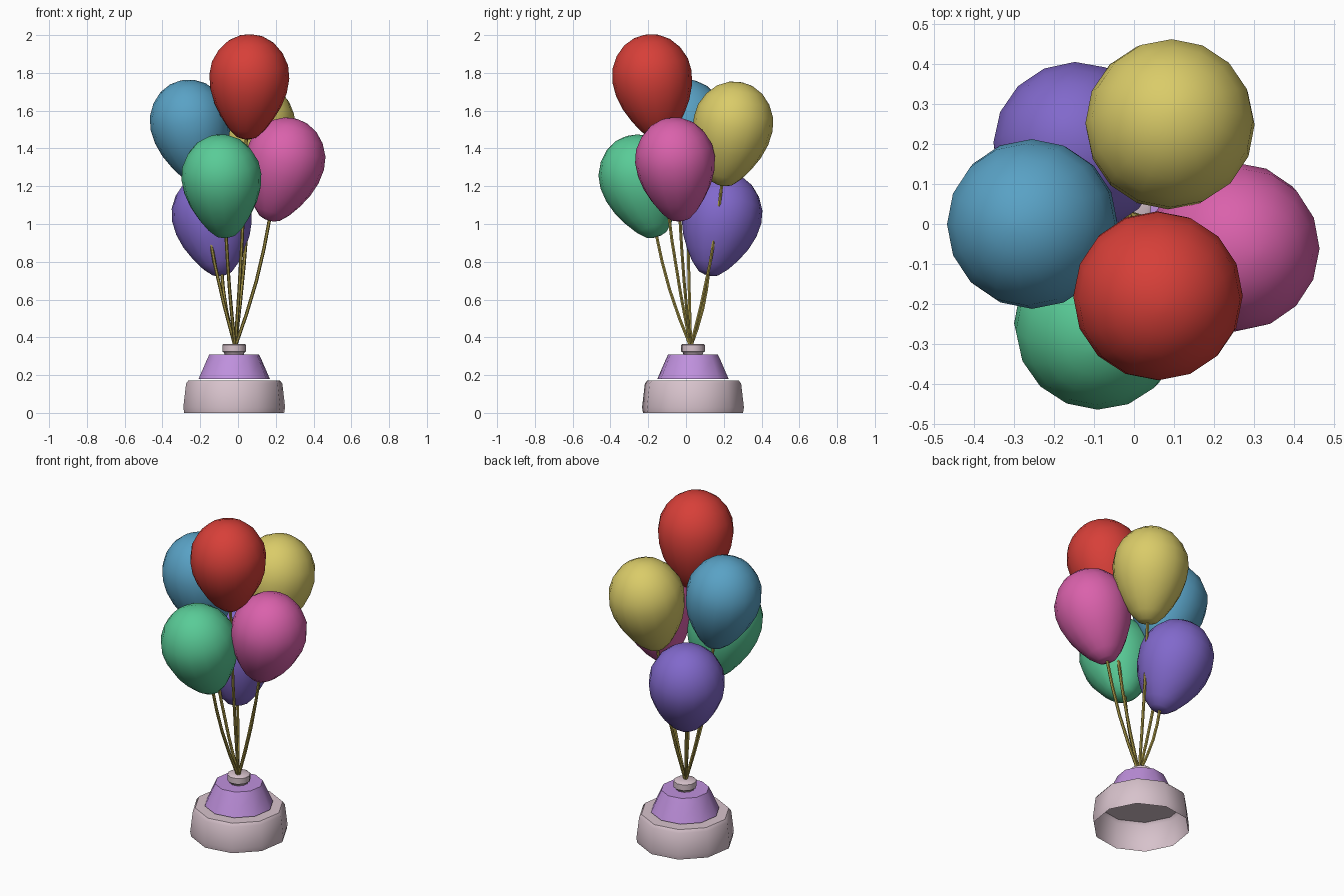
import bpy, bmesh, math
from mathutils import Vector

if "Cube" in bpy.data.objects:
    bpy.data.objects.remove(bpy.data.objects["Cube"])


def material(name, rgb):
    m = bpy.data.materials.new(name)
    m.diffuse_color = (*rgb, 1)
    m.use_nodes = True
    m.node_tree.nodes["Principled BSDF"].inputs["Base Color"].default_value = m.diffuse_color
    return m


PALE = material("pale_pink", (0.68, 0.54, 0.60))
LAVENDER = material("lavender", (0.52, 0.28, 0.72))
GOLD = material("gold", (0.38, 0.30, 0.06))


def loft(name, path, radii, sides, mat, axis=(0, 0, 1), cap_start=True, cap_end=True, turn=0):
    """Skin round rings placed along a path, all square to one axis."""
    q = Vector((0, 0, 1)).rotation_difference(Vector(axis))
    bm = bmesh.new()
    rings = []
    for p, r in zip(path, radii):
        rings.append([bm.verts.new(Vector(p) + q @ Vector((
            r * math.cos(turn + math.tau * i / sides),
            r * math.sin(turn + math.tau * i / sides), 0))) for i in range(sides)])
    for a, b in zip(rings, rings[1:]):
        for i in range(sides):
            j = (i + 1) % sides
            bm.faces.new((a[i], a[j], b[j], b[i]))
    if cap_start:
        bm.faces.new(rings[0][::-1])
    if cap_end:
        bm.faces.new(rings[-1])
    me = bpy.data.meshes.new(name)
    bm.to_mesh(me)
    bm.free()
    me.materials.append(mat)
    ob = bpy.data.objects.new(name, me)
    bpy.context.collection.objects.link(ob)
    bpy.ops.object.select_all(action='DESELECT')
    ob.select_set(True)
    bpy.context.view_layer.objects.active = ob
    bpy.ops.object.shade_smooth_by_angle(angle=math.radians(50))
    return ob


# Weight: hollow foot, tapered dome and small collar
BX, BY = -0.02, 0.037


def turned(name, profile, mat, **kw):
    loft(name, [(BX, BY, z) for r, z in profile], [r for r, z in profile], 10, mat,
         turn=math.radians(9), **kw)


turned("weight_foot", [(0.268, 0), (0.273, 0.03), (0.258, 0.155), (0.245, 0.172)], PALE, cap_start=False)
turned("weight_dome", [(0.191, 0.18), (0.145, 0.285), (0.133, 0.31)], LAVENDER)
turned("weight_collar", [(0.05, 0.305), (0.055, 0.32), (0.064, 0.325), (0.064, 0.36), (0.055, 0.366)], PALE)

# Balloons: centre of the widest ring and colour
BALLOONS = [
    ("red", (0.06, -0.18, 1.78), (0.68, 0.05, 0.04)),
    ("blue", (-0.255, 0.0, 1.54), (0.10, 0.36, 0.56)),
    ("yellow", (0.09, 0.25, 1.53), (0.70, 0.60, 0.14)),
    ("pink", (0.25, -0.058, 1.34), (0.70, 0.12, 0.41)),
    ("green", (-0.088, -0.25, 1.25), (0.10, 0.60, 0.31)),
    ("purple", (-0.14, 0.192, 1.05), (0.22, 0.14, 0.60)),
]
# Egg profile: (distance along the axis, radius) from the neck to the crown
EGG = [(-0.332, 0.025), (-0.322, 0.055), (-0.28, 0.098), (-0.22, 0.14), (-0.15, 0.178),
       (-0.075, 0.203), (0, 0.212), (0.07, 0.202), (0.135, 0.169), (0.185, 0.122),
       (0.215, 0.065), (0.224, 0.015)]
KNOT = Vector((-0.015, 0.025, 0.35))

for name, centre, rgb in BALLOONS:
    c = Vector(centre)
    axis = (c - KNOT).normalized()
    loft(name + "_balloon", [c + axis * s for s, r in EGG], [r for s, r in EGG], 16,
         material(name, rgb), axis)
    # String bowing slightly outward from the knot to the neck
    neck = c - axis * 0.31
    out = Vector((axis.x, axis.y, 0)).normalized() * 0.02
    path = [KNOT.lerp(neck, t) + out * math.sin(math.pi * t) for t in (0, 0.25, 0.5, 0.75, 1)]
    loft(name + "_string", path, [0.009] * 5, 6, GOLD, axis)
